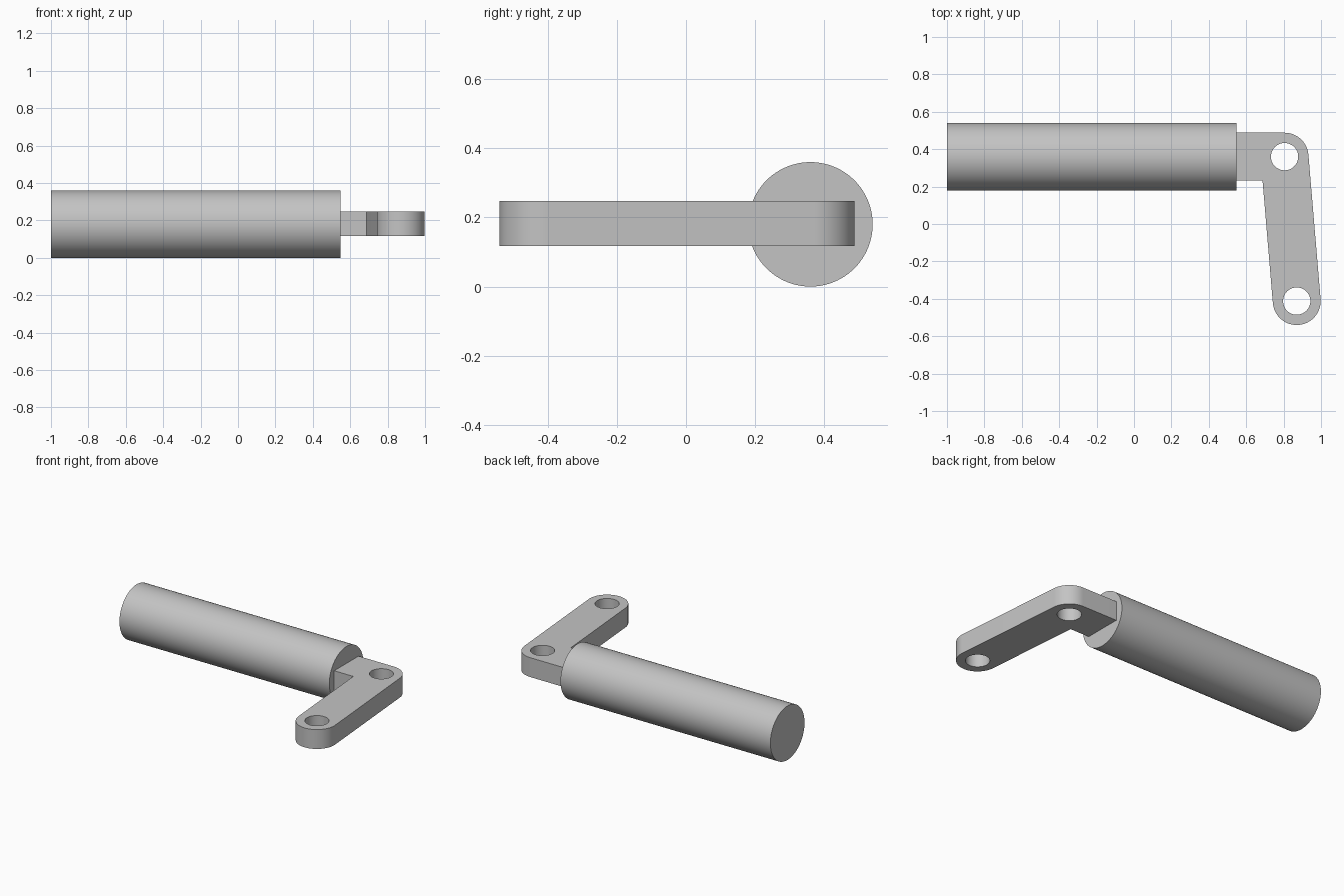
import bpy, bmesh, math
from mathutils import Vector

if "Cube" in bpy.data.objects:
    bpy.data.objects.remove(bpy.data.objects["Cube"])

steel = bpy.data.materials.new("light_grey")
steel.diffuse_color = (0.55, 0.55, 0.55, 1)
steel.use_nodes = True
steel.node_tree.nodes["Principled BSDF"].inputs["Base Color"].default_value = steel.diffuse_color


def finish(bm, name):
    bmesh.ops.recalc_face_normals(bm, faces=bm.faces)
    mesh = bpy.data.meshes.new(name)
    bm.to_mesh(mesh)
    bm.free()
    mesh.materials.append(steel)
    obj = bpy.data.objects.new(name, mesh)
    bpy.context.collection.objects.link(obj)
    bpy.ops.object.select_all(action='DESELECT')
    obj.select_set(True)
    bpy.context.view_layer.objects.active = obj
    bpy.ops.object.shade_smooth_by_angle(angle=math.radians(30))
    return obj


def arc(center, radius, start, end, steps):
    return [(center[0] + radius * math.cos(start + (end - start) * i / steps),
             center[1] + radius * math.sin(start + (end - start) * i / steps))
            for i in range(steps + 1)]


# Round handle, lying along x
HANDLE_Y, HANDLE_R, X0, X1 = 0.36, 0.18, -1.0, 0.547
bm = bmesh.new()
bmesh.ops.create_cone(bm, cap_ends=True, segments=96, radius1=HANDLE_R,
                      radius2=HANDLE_R, depth=X1 - X0)
handle = finish(bm, "handle")
handle.rotation_euler = (0, math.pi / 2, 0)
handle.location = ((X0 + X1) / 2, HANDLE_Y, HANDLE_R)

# Elbow bracket: neck, rounded corner and slanted arm with two pin holes
CORNER, TIP = Vector((0.805, HANDLE_Y)), Vector((0.87, -0.412))
R, HOLE_R, Z0, Z1 = 0.128, 0.073, 0.118, 0.247
along = (TIP - CORNER).normalized()
side = math.atan2(along.x, -along.y)          # direction of the arm's outer side
inner = TIP - R * Vector((math.cos(side), math.sin(side)))
neck_low = HANDLE_Y - R
inner_corner = inner + along * ((neck_low - inner.y) / along.y)

outline = [(X1 - 0.005, neck_low), (X1 - 0.005, HANDLE_Y + R)]
outline += arc(CORNER, R, math.pi / 2, side, 20)
outline += arc(TIP, R, side, side - math.pi, 40)
outline.append(tuple(inner_corner))
holes = [arc(c, HOLE_R, 0, math.tau, 48)[:-1] for c in (CORNER, TIP)]

bm = bmesh.new()
for loop in [outline] + holes:
    verts = [bm.verts.new((x, y, Z0)) for x, y in loop]
    for i, v in enumerate(verts):
        bm.edges.new((v, verts[(i + 1) % len(verts)]))
bmesh.ops.triangle_fill(bm, use_beauty=True, edges=bm.edges[:], normal=(0, 0, 1))
top = bmesh.ops.extrude_face_region(bm, geom=bm.faces[:], use_keep_orig=True)
bmesh.ops.translate(bm, vec=(0, 0, Z1 - Z0),
                    verts=[g for g in top["geom"] if isinstance(g, bmesh.types.BMVert)])
finish(bm, "elbow_bracket")
